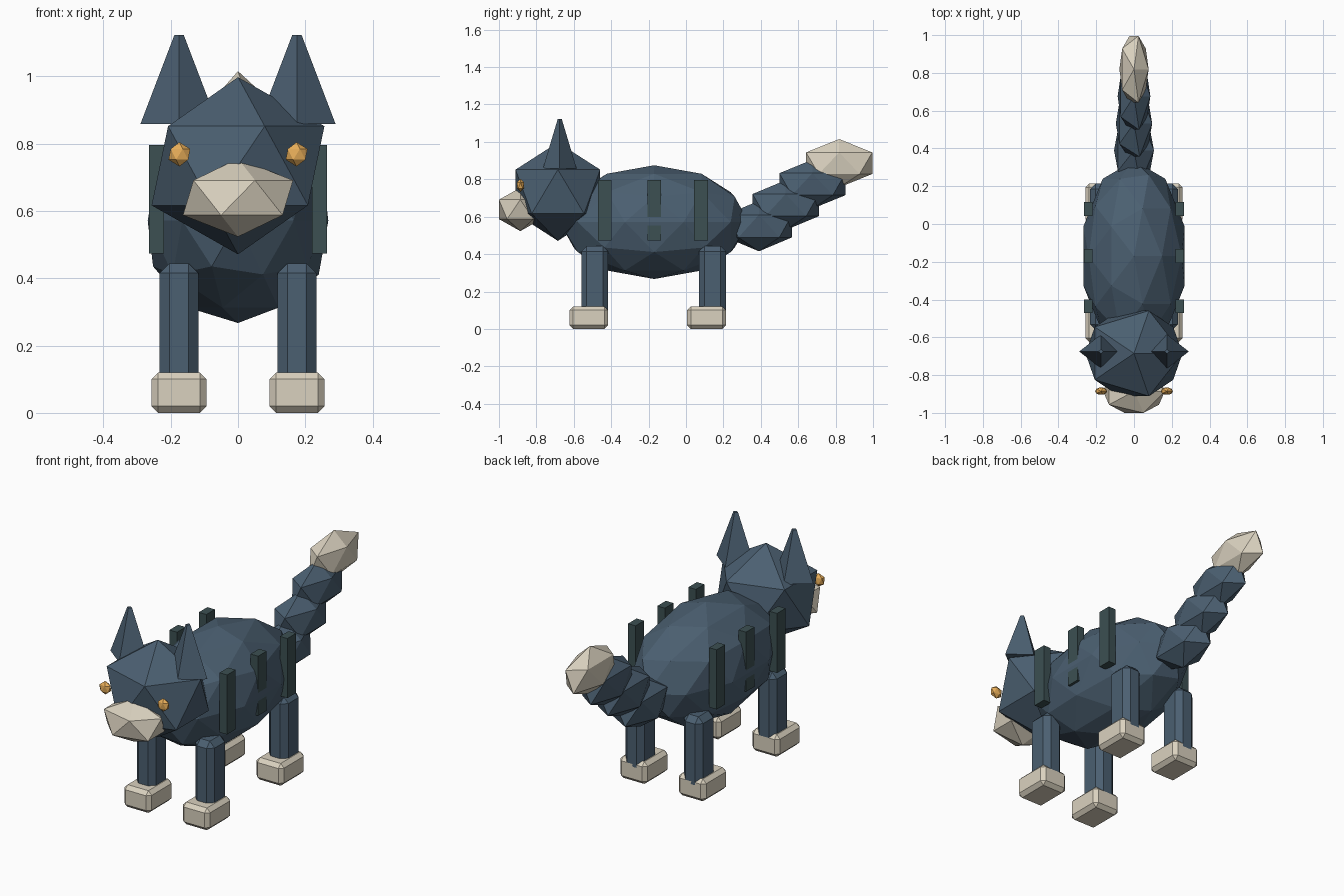
import bpy, bmesh
from mathutils import Matrix, Vector

if "Cube" in bpy.data.objects:
    bpy.data.objects.remove(bpy.data.objects["Cube"])


def material(name, rgb):
    m = bpy.data.materials.new(name)
    m.diffuse_color = (*rgb, 1)
    m.use_nodes = True
    m.node_tree.nodes["Principled BSDF"].inputs["Base Color"].default_value = m.diffuse_color
    return m


FUR = material("blue_fur", (0.07, 0.115, 0.165))
CREAM = material("cream", (0.70, 0.64, 0.52))
AMBER = material("amber", (0.80, 0.42, 0.10))
STRIPE = material("dark_stripe", (0.045, 0.08, 0.085))


def finish(bm, name, mat, loc, scale):
    bmesh.ops.scale(bm, vec=Vector(scale), verts=bm.verts)
    mesh = bpy.data.meshes.new(name)
    bm.to_mesh(mesh)
    bm.free()
    mesh.materials.append(mat)
    ob = bpy.data.objects.new(name, mesh)
    ob.location = loc
    bpy.context.collection.objects.link(ob)
    return ob


def ball(name, mat, loc, radii, subdiv=1):
    bm = bmesh.new()
    bmesh.ops.create_icosphere(bm, subdivisions=subdiv, radius=1)
    return finish(bm, name, mat, loc, radii)


def box(name, mat, loc, size, bevel=0):
    bm = bmesh.new()
    bmesh.ops.create_cube(bm, size=1)
    ob = finish(bm, name, mat, loc, size)
    if bevel:
        mod = ob.modifiers.new("Bevel", 'BEVEL')
        mod.width = bevel
        mod.segments = 1
    return ob


def ear(name, loc, rx, ry, height):
    bm = bmesh.new()
    bmesh.ops.create_cone(bm, cap_ends=True, segments=4, radius1=1,
                          radius2=0.12, depth=1)
    return finish(bm, name, FUR, loc, (rx, ry, height))


# Body, head and snout
ball("body", FUR, (0, -0.17, 0.571), (0.282, 0.506, 0.304), 2)
ball("head", FUR, (0, -0.685, 0.734), (0.287, 0.266, 0.263))
ball("snout", CREAM, (0, -0.886, 0.639), (0.183, 0.134, 0.116))

# Tail: three fur segments and a pale tip
for i in range(4):
    name, mat = ("tail_tip", CREAM) if i == 3 else (f"tail_segment_{i + 1}", FUR)
    ball(name, mat, (0, 0.39 + 0.143 * i, 0.55 + 0.112 * i),
         (0.118 - 0.0105 * i, 0.208, 0.135 - 0.002 * i))

# Mirrored parts
for side, s in (("left", 1), ("right", -1)):
    ball(f"eye_{side}", AMBER, (s * 0.174, -0.885, 0.768), (0.036, 0.022, 0.036))
    ear(f"ear_{side}", (s * 0.175, -0.675, 0.99), 0.115, 0.09, 0.265)
    for end, y in (("front", -0.488), ("rear", 0.142)):
        box(f"{end}_leg_{side}", FUR, (s * 0.175, y, 0.25),
            (0.115, 0.144, 0.388), 0.029)
        box(f"{end}_paw_{side}", CREAM, (s * 0.175, y - 0.032, 0.06),
            (0.164, 0.208, 0.12), 0.02)
    for i, y in enumerate((-0.435, -0.17, 0.08)):
        box(f"side_stripe_{side}_{i + 1}", STRIPE, (s * 0.2425, y, 0.635),
            (0.045, 0.073, 0.322))
